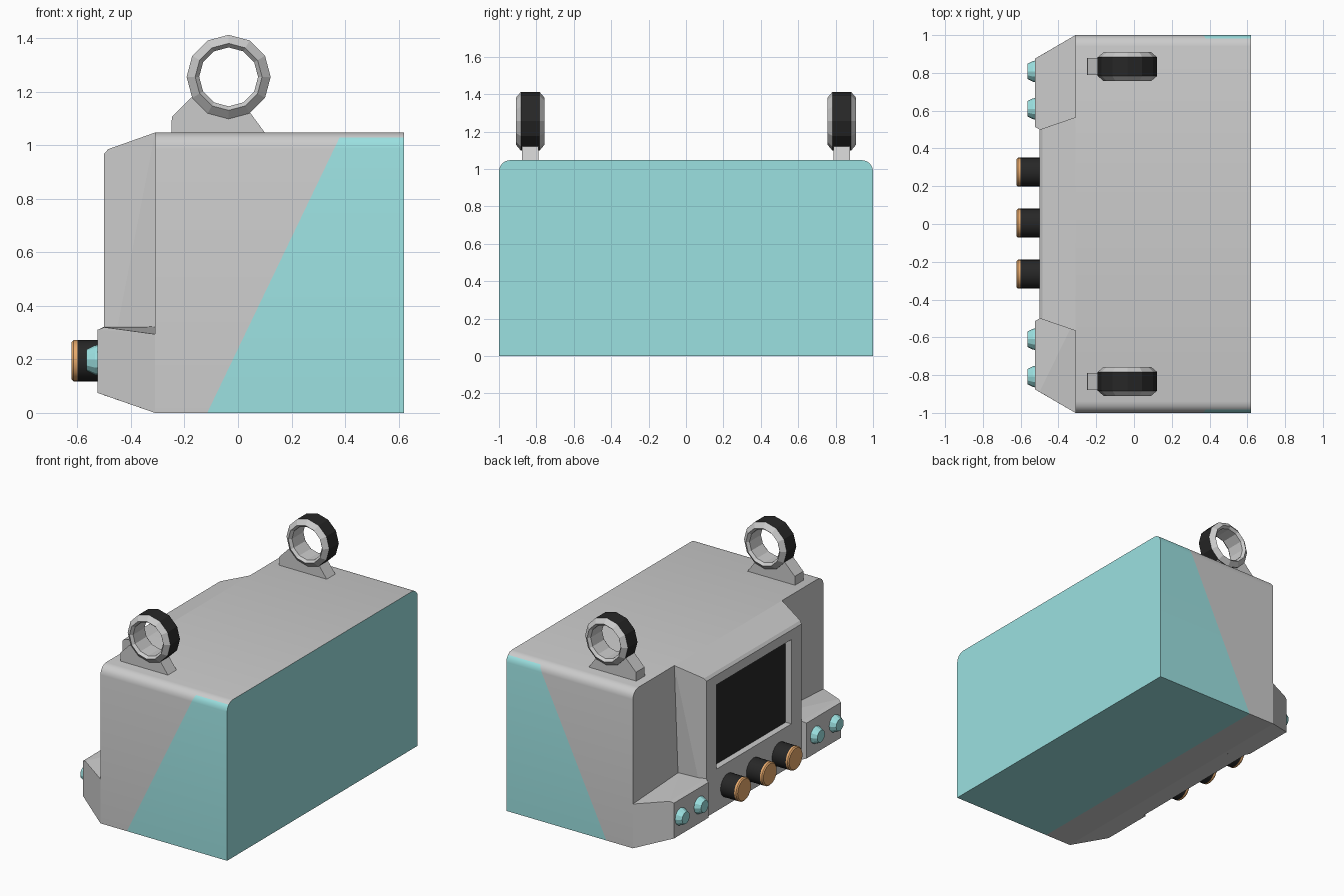
import bpy, bmesh
from math import sin, cos, pi
from mathutils import Vector

if "Cube" in bpy.data.objects:
    bpy.data.objects.remove(bpy.data.objects["Cube"])


def material(name, rgb):
    m = bpy.data.materials.new(name)
    m.diffuse_color = (*rgb, 1)
    m.use_nodes = True
    m.node_tree.nodes["Principled BSDF"].inputs["Base Color"].default_value = m.diffuse_color
    return m


GREY = material("grey", (0.6, 0.6, 0.6))
TEAL = material("teal", (0.33, 0.75, 0.75))
DARK = material("dark", (0.02, 0.02, 0.02))
ORANGE = material("orange", (0.8, 0.4, 0.15))


def finish(name, bm, mats=(GREY,), smooth=None):
    bmesh.ops.recalc_face_normals(bm, faces=bm.faces[:])
    me = bpy.data.meshes.new(name)
    bm.to_mesh(me)
    bm.free()
    ob = bpy.data.objects.new(name, me)
    bpy.context.collection.objects.link(ob)
    for m in mats:
        me.materials.append(m)
    bpy.ops.object.select_all(action='DESELECT')
    ob.select_set(True)
    bpy.context.view_layer.objects.active = ob
    if smooth:
        bpy.ops.object.shade_smooth_by_angle(angle=smooth)
    return ob


def hull(name, pts):
    bm = bmesh.new()
    vs = [bm.verts.new(p) for p in pts]
    bmesh.ops.convex_hull(bm, input=vs)
    bmesh.ops.dissolve_limit(bm, angle_limit=0.01, verts=bm.verts[:], edges=bm.edges[:])
    return finish(name, bm)


def box(name, lo, hi, mat=GREY):
    bm = bmesh.new()
    bmesh.ops.create_cube(bm, size=1)
    for v in bm.verts:
        v.co = [l + (c + 0.5) * (h - l) for l, c, h in zip(lo, v.co, hi)]
    return finish(name, bm, (mat,))


def prism(bm, pts, offset):
    f = bm.faces.new([bm.verts.new(p) for p in pts])
    top = bmesh.ops.extrude_face_region(bm, geom=[f], use_keep_orig=True)["geom"]
    bmesh.ops.translate(bm, vec=offset, verts=[v for v in top if isinstance(v, bmesh.types.BMVert)])


def lathe(name, profile, segs, loc, axis, mats, closed=False, paint=None, smooth=None):
    # profile: (along axis, radius); closed profiles make rings
    bm = bmesh.new()
    rings = []
    for a, r in profile:
        ring = []
        for i in range(segs):
            c, s = r * cos(2 * pi * i / segs), r * sin(2 * pi * i / segs)
            p = (a, c, s) if axis == 'X' else (c, a, s)
            ring.append(bm.verts.new(Vector(p) + Vector(loc)))
        rings.append(ring)
    n = len(rings)
    for k in range(n if closed else n - 1):
        A, B = rings[k], rings[(k + 1) % n]
        for i in range(segs):
            j = (i + 1) % segs
            f = bm.faces.new((A[i], A[j], B[j], B[i]))
            if paint and k in paint:
                f.material_index = 1
    if not closed:
        bm.faces.new(rings[0])
        bm.faces.new(rings[-1])
    return finish(name, bm, mats, smooth)


# Main housing: rounded section pushed along x, with a diagonal teal rear
H, R = 1.047, 0.06
arc = [(1 - R + R * cos(t * pi / 8), H - R + R * sin(t * pi / 8)) for t in range(5)]
section = [(1, 0)] + arc + [(-y, z) for y, z in reversed(arc)] + [(-1, 0)]
bm = bmesh.new()
prism(bm, [(-0.31, y, z) for y, z in section], (0.93, 0, 0))
bmesh.ops.recalc_face_normals(bm, faces=bm.faces[:])
cut_point, cut_normal = Vector((-0.115, 0, 0)), Vector((1.03, 0, -0.495))
bmesh.ops.bisect_plane(bm, geom=bm.verts[:] + bm.edges[:] + bm.faces[:],
                       plane_co=cut_point, plane_no=cut_normal)
bm.normal_update()
for f in bm.faces:
    behind = (f.calc_center_median() - cut_point).dot(cut_normal) > 0
    f.material_index = int(behind and f.normal.z < 0.6 or f.normal.x > 0.9)
finish("housing", bm, (GREY, TEAL), smooth=0.5)

# Central console with a recess for the display
pts = []
for s in (1, -1):
    pts += [(-0.31, s * 0.565, H), (-0.31, s * 0.51, 0), (-0.485, s * 0.505, 0.985),
            (-0.5, s * 0.5, 0.968), (-0.5, s * 0.5, 0.066)]
console = hull("console", pts)
cutter = box("recess_cutter", (-0.6, -0.392, 0.345), (-0.455, 0.392, 0.905))
cutter.hide_render = True
mod = console.modifiers.new("recess", 'BOOLEAN')
mod.object, mod.operation, mod.solver = cutter, 'DIFFERENCE', 'EXACT'
bpy.context.view_layer.objects.active = console
bpy.ops.object.modifier_apply(modifier="recess")
bpy.data.objects.remove(cutter)
box("display", (-0.458, -0.392, 0.345), (-0.44, 0.392, 0.905), DARK)

# Three control knobs
for i, y in enumerate((0.275, 0.005, -0.265)):
    lathe(f"knob_{i}", [(-0.48, 0.077), (-0.6, 0.077)], 20, (0, y, 0.195), 'X', (DARK,), smooth=0.6)
    lathe(f"knob_cap_{i}", [(-0.6, 0.077), (-0.614, 0.077), (-0.621, 0.07)], 20,
          (0, y, 0.195), 'X', (ORANGE,), smooth=0.6)

for s, side in ((1, "left"), (-1, "right")):
    # Lower corner pods
    pod = [(-0.31, 0.5, 0), (-0.31, 1, 0), (-0.31, 1, 0.294), (-0.31, 0.5, 0.322),
           (-0.5, 0.5, 0.066), (-0.5, 0.5, 0.322), (-0.5, 0.889, 0.32),
           (-0.525, 0.515, 0.075), (-0.525, 0.875, 0.075),
           (-0.525, 0.515, 0.31), (-0.525, 0.875, 0.31)]
    hull(f"pod_{side}", [(x, s * y, z) for x, y, z in pod])

    # Pod buttons
    for i, y in enumerate((0.61, 0.808)):
        lathe(f"button_{side}_{i}", [(-0.515, 0.058), (-0.535, 0.055), (-0.565, 0.04)], 12,
              (0, s * y, 0.197), 'X', (TEAL,))

    # Lifting ring with a dark outer band
    lathe(f"ring_{side}", [(-0.05, 0.157), (0.05, 0.157), (0.077, 0.125), (0.06, 0.11),
                           (-0.06, 0.11), (-0.077, 0.125)], 12,
          (-0.035, s * 0.833, 1.255), 'Y', (GREY, DARK), closed=True, paint=(0,))

    # Ring bracket
    bm = bmesh.new()
    prof = [(-0.25, 1.03), (-0.247, 1.105), (-0.175, 1.178), (-0.152, 1.185), (-0.103, 1.138),
            (-0.035, 1.12), (0.033, 1.138), (0.1, 1.047), (0.1, 1.03)]
    prism(bm, [(x, s * 0.833 - 0.045, z) for x, z in prof], (0, 0.09, 0))
    finish(f"bracket_{side}", bm)
